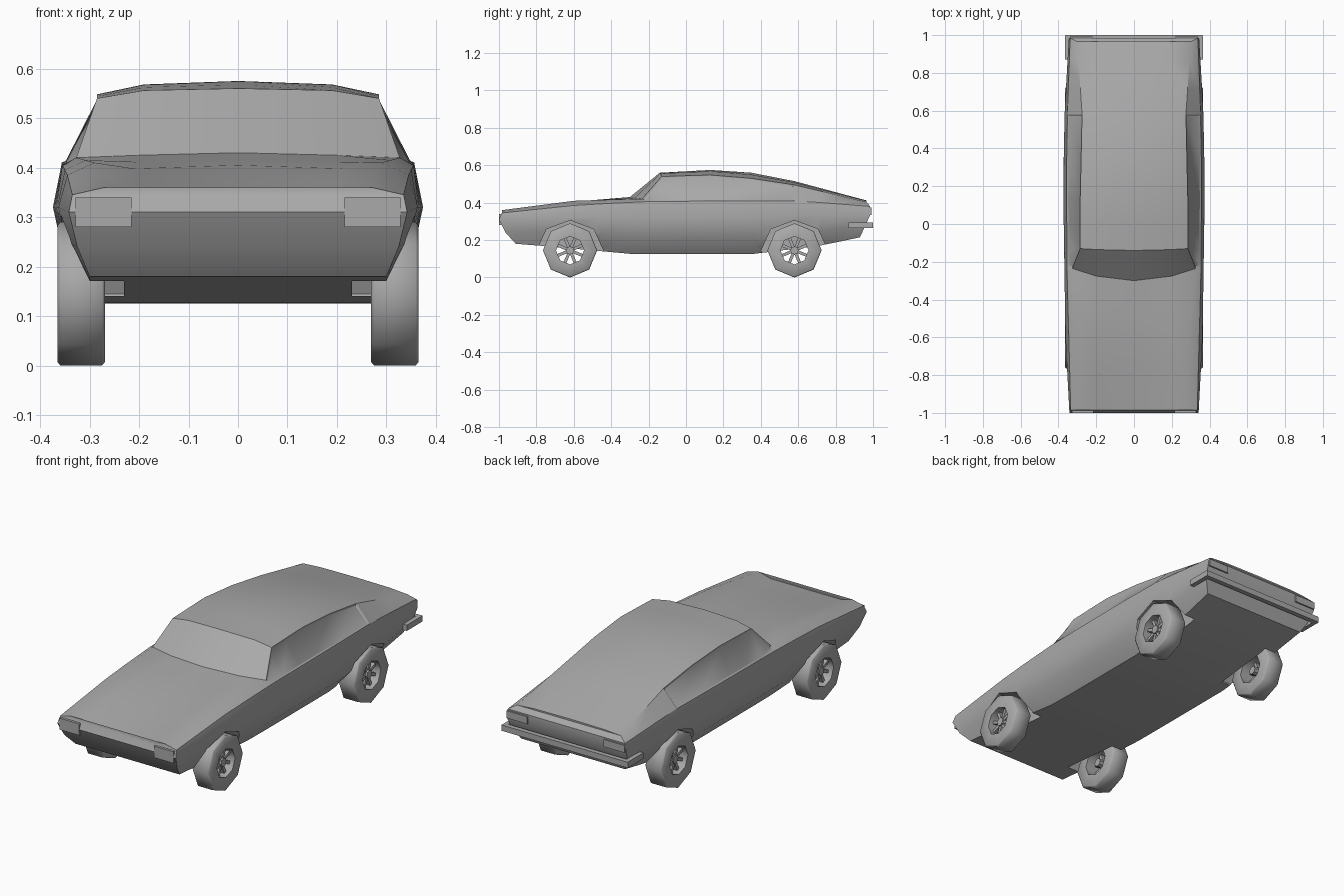
import bpy
import bmesh
from math import cos, sin, pi, radians
from mathutils import Matrix, Vector

old = bpy.data.objects.get("Cube")
if old:
    bpy.data.objects.remove(old, do_unlink=True)

paint = bpy.data.materials.new("plain_grey")
paint.use_nodes = True
GREY = (0.4, 0.4, 0.4, 1)
paint.diffuse_color = GREY
paint.node_tree.nodes["Principled BSDF"].inputs["Base Color"].default_value = GREY


def finish(bm, name, angle=None):
    """Turn a bmesh into a painted object, optionally smooth shaded."""
    bmesh.ops.recalc_face_normals(bm, faces=bm.faces[:])
    mesh = bpy.data.meshes.new(name)
    bm.to_mesh(mesh)
    bm.free()
    mesh.materials.append(paint)
    obj = bpy.data.objects.new(name, mesh)
    bpy.context.collection.objects.link(obj)
    if angle:
        smooth(obj, angle)
    return obj


def activate(obj):
    bpy.ops.object.select_all(action='DESELECT')
    obj.select_set(True)
    bpy.context.view_layer.objects.active = obj


def smooth(obj, angle):
    activate(obj)
    bpy.ops.object.shade_smooth_by_angle(angle=radians(angle))


def add_box(bm, low, high):
    low, high = Vector(low), Vector(high)
    size = Matrix.Diagonal((high - low).to_4d())
    bmesh.ops.create_cube(bm, size=1, matrix=Matrix.Translation((low + high) / 2) @ size)


def lathe(bm, profile, centre, sides, squash=1.0, closed=False):
    """Spin (x, radius) points about an axis running across the car."""
    rings = []
    for k in range(sides):
        a = 2 * pi * k / sides
        rings.append([bm.verts.new((centre[0] + x, centre[1] + r * sin(a),
                                    centre[2] - r * cos(a) * squash)) for x, r in profile])
    count = len(profile)
    for k in range(sides):
        a, b = rings[k], rings[(k + 1) % sides]
        for i in range(count if closed else count - 1):
            j = (i + 1) % count
            bm.faces.new((a[i], b[i], b[j], a[j]))
    if not closed:
        bm.faces.new([r[0] for r in rings])
        bm.faces.new([r[-1] for r in rings])


# Feature lines of the body as (y, x, z), nose to tail
sill = [(-.91, .3, .18), (-.78, .3, .17), (-.5, .29, .145), (-.28, .28, .125),
        (.35, .28, .125), (.72, .29, .17), (.93, .3, .215)]
lower_side = [(-.965, .325, .24), (-.6, .345, .25), (-.28, .35, .21),
              (.35, .35, .21), (.72, .345, .25), (.96, .335, .28)]
waist = [(-1, .342, .31), (-.6, .363, .32), (.2, .375, .32), (.6, .367, .33), (.985, .345, .335)]
belt = [(-.985, .335, .345), (-.6, .345, .385), (-.3, .355, .405),
        (.3, .357, .41), (.6, .352, .41), (.985, .338, .38)]
roof_edge = [(-.985, .27, .36), (-.6, .29, .41), (-.3, .327, .42), (-.14, .285, .54),
             (.13, .285, .548), (.35, .28, .53), (.58, .275, .495), (.965, .3, .403)]
roof_side = [(-.985, .2, .342), (-.6, .21, .398), (-.3, .2, .425), (-.14, .19, .556),
             (.13, .19, .568), (.35, .19, .55), (.58, .19, .508), (.965, .2, .41)]
crown = [(-.985, 0, .342), (-.6, 0, .405), (-.3, 0, .43), (-.14, 0, .56),
         (.13, 0, .575), (.35, 0, .56), (.58, 0, .515), (.965, 0, .412)]
keel = [(y, 0, z) for y, x, z in sill]
lines = [keel, sill, lower_side, waist, belt, roof_edge, roof_side, crown]
stations = [-1, -.93, -.8, -.6, -.45, -.3, -.14, 0, .13, .35, .58, .72, .88, 1]


def line_point(index, t):
    """Point on one feature line; the ends stretch to the line's own ends."""
    keys = lines[index]
    limit = .65
    if abs(t) > limit:
        end = abs(keys[0][0] if t < 0 else keys[-1][0])
        y = (limit + (abs(t) - limit) * (end - limit) / (1 - limit)) * (1 if t > 0 else -1)
    else:
        y = t
    for a, b in zip(keys, keys[1:]):
        if y <= b[0] or b is keys[-1]:
            f = min(max((y - a[0]) / (b[0] - a[0]), 0), 1)
            x, z = a[1] + f * (b[1] - a[1]), a[2] + f * (b[2] - a[2])
            break
    # The windscreen base bows forward in the middle
    if index > 3:
        y += .07 * (x / .34) ** 2 * max(0, 1 - abs(y + .3) / .2)
    return x, y, z


# Body shell
bm = bmesh.new()
top = len(lines) - 1
count = 2 * top
rings = []
for t in stations:
    half = [line_point(i, t) for i in range(top + 1)]
    loop = half + [(-x, y, z) for x, y, z in half[top - 1:0:-1]]
    rings.append([bm.verts.new(p) for p in loop])
windows = {4: [], 9: []}
for s, (a, b) in enumerate(zip(rings, rings[1:])):
    for i in range(count):
        j = (i + 1) % count
        face = bm.faces.new((a[i], a[j], b[j], b[i]))
        if i in windows and -.31 < stations[s] < .5:
            windows[i].append(face)
for ring in (rings[0], rings[-1]):
    bm.faces.new((ring[0], ring[1], ring[-1]))
    bm.faces.new((ring[top - 1], ring[top], ring[top + 1]))
    for i in range(1, top - 1):
        bm.faces.new((ring[i], ring[i + 1], ring[count - i - 1], ring[count - i]))
bmesh.ops.recalc_face_normals(bm, faces=bm.faces[:])
# Slightly sunken side windows
for faces in windows.values():
    bmesh.ops.inset_region(bm, faces=faces, thickness=.008, depth=-.005, use_even_offset=True)
body = finish(bm, "body")

# Wheel wells cut out of the body
AXLES = {"front": -.62, "rear": .58}
bm = bmesh.new()
for y in AXLES.values():
    for side in (-1, 1):
        lathe(bm, [(side * .23, .178), (side * .5, .178)], (0, y, .145), 8, .9)
cutter = finish(bm, "wheel_well_cutter")
cutter.hide_render = True
cut = body.modifiers.new("wheel_wells", 'BOOLEAN')
cut.operation = 'DIFFERENCE'
cut.solver = 'EXACT'
cut.object = cutter
activate(body)
bpy.ops.object.modifier_apply(modifier=cut.name)
bpy.data.objects.remove(cutter, do_unlink=True)
smooth(body, 32)

# Wheels: eight-sided open tyre, hub and spokes
tyre = [(-.048, .075), (-.048, .138), (-.042, .145), (.042, .145), (.048, .138), (.048, .075)]
for end, y in AXLES.items():
    for side_name, side in (("left", 1), ("right", -1)):
        centre = (side * .317, y, .145)
        bm = bmesh.new()
        lathe(bm, tyre, centre, 8, closed=True)
        finish(bm, f"{end}_{side_name}_tyre", 50)
        bm = bmesh.new()
        lathe(bm, [(-.03, .022), (.035, .022)], centre, 8)
        for k in range(8):
            spoke = bmesh.ops.create_cube(bm, size=1)["verts"]
            place = (Matrix.Translation(centre) @ Matrix.Rotation((k + .5) * pi / 4, 4, 'X')
                     @ Matrix.Translation((side * .015, 0, .046))
                     @ Matrix.Diagonal((.02, .016, .064, 1)))
            bmesh.ops.transform(bm, matrix=place, verts=spoke)
        finish(bm, f"{end}_{side_name}_wheel_spokes")

# Rear bumper wrapping round the corners
bm = bmesh.new()
add_box(bm, (-.362, .975, .265), (.362, 1, .295))
for side in (-1, 1):
    a, b = sorted((side * .34, side * .364))
    add_box(bm, (a, .87, .265), (b, .998, .295))
finish(bm, "rear_bumper")

# Headlights and tail lights
for side_name, side in (("left", 1), ("right", -1)):
    a, b = sorted((side * .215, side * .328))
    bm = bmesh.new()
    add_box(bm, (a, -1, .28), (b, -.97, .34))
    finish(bm, f"{side_name}_headlight")
    a, b = sorted((side * .22, side * .34))
    bm = bmesh.new()
    add_box(bm, (a, .96, .335), (b, .993, .373))
    finish(bm, f"{side_name}_tail_light")
